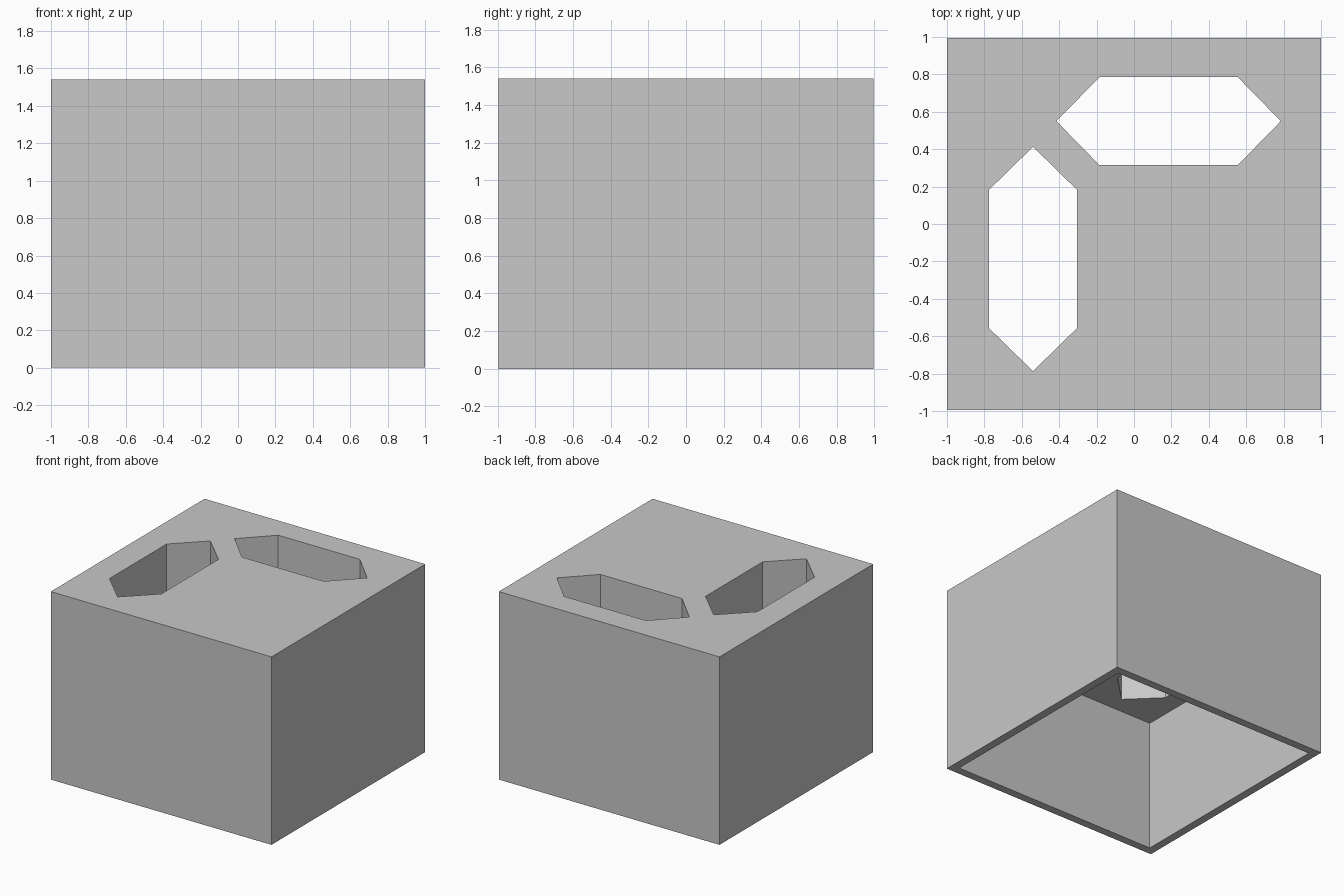
import bpy
import bmesh

if "Cube" in bpy.data.objects:
    bpy.data.objects.remove(bpy.data.objects["Cube"], do_unlink=True)

HALF_X, HALF_Y, HEIGHT = 1.0, 0.995, 1.54
WALL, CAVITY = 0.067, 1.08

grey = bpy.data.materials.new("light grey")
grey.use_nodes = True
colour = (0.58, 0.58, 0.58, 1)
grey.diffuse_color = colour
grey.node_tree.nodes["Principled BSDF"].inputs["Base Color"].default_value = colour


def prism(name, outline, bottom, top):
    """Extrude a closed outline from bottom to top."""
    bm = bmesh.new()
    face = bm.faces.new([bm.verts.new((x, y, bottom)) for x, y in outline])
    result = bmesh.ops.extrude_face_region(bm, geom=[face])
    raised = [v for v in result["geom"] if isinstance(v, bmesh.types.BMVert)]
    bmesh.ops.translate(bm, verts=raised, vec=(0, 0, top - bottom))
    bmesh.ops.recalc_face_normals(bm, faces=bm.faces)
    mesh = bpy.data.meshes.new(name)
    bm.to_mesh(mesh)
    bm.free()
    mesh.materials.append(grey)
    obj = bpy.data.objects.new(name, mesh)
    bpy.context.collection.objects.link(obj)
    return obj


def rectangle(hx, hy):
    return [(-hx, -hy), (hx, -hy), (hx, hy), (-hx, hy)]


def slot(cx, cy, along_y):
    """Long hexagon with pointed ends."""
    tip, flat, width = 0.6, 0.37, 0.235
    points = [(-tip, 0), (-flat, -width), (flat, -width),
              (tip, 0), (flat, width), (-flat, width)]
    return [(cx - v, cy + u) if along_y else (cx + u, cy + v) for u, v in points]


# Solid block, hollowed from below and pierced by two slots in the thick top
block = prism("hollow_block", rectangle(HALF_X, HALF_Y), 0, HEIGHT)
cutters = [
    prism("cavity_cutter", rectangle(HALF_X - WALL, HALF_Y - WALL), -0.2, CAVITY),
    prism("side_slot_cutter", slot(-0.54, -0.187, True), 0.8, HEIGHT + 0.2),
    prism("back_slot_cutter", slot(0.185, 0.55, False), 0.8, HEIGHT + 0.2),
]
for cutter in cutters:
    cutter.hide_render = True
    cut = block.modifiers.new(cutter.name, "BOOLEAN")
    cut.operation = "DIFFERENCE"
    cut.solver = "EXACT"
    cut.object = cutter

# Bake the cuts and discard the cutters
depsgraph = bpy.context.evaluated_depsgraph_get()
depsgraph.update()
baked = bpy.data.meshes.new_from_object(block.evaluated_get(depsgraph))
block.modifiers.clear()
block.data = baked
for cutter in cutters:
    bpy.data.objects.remove(cutter, do_unlink=True)
